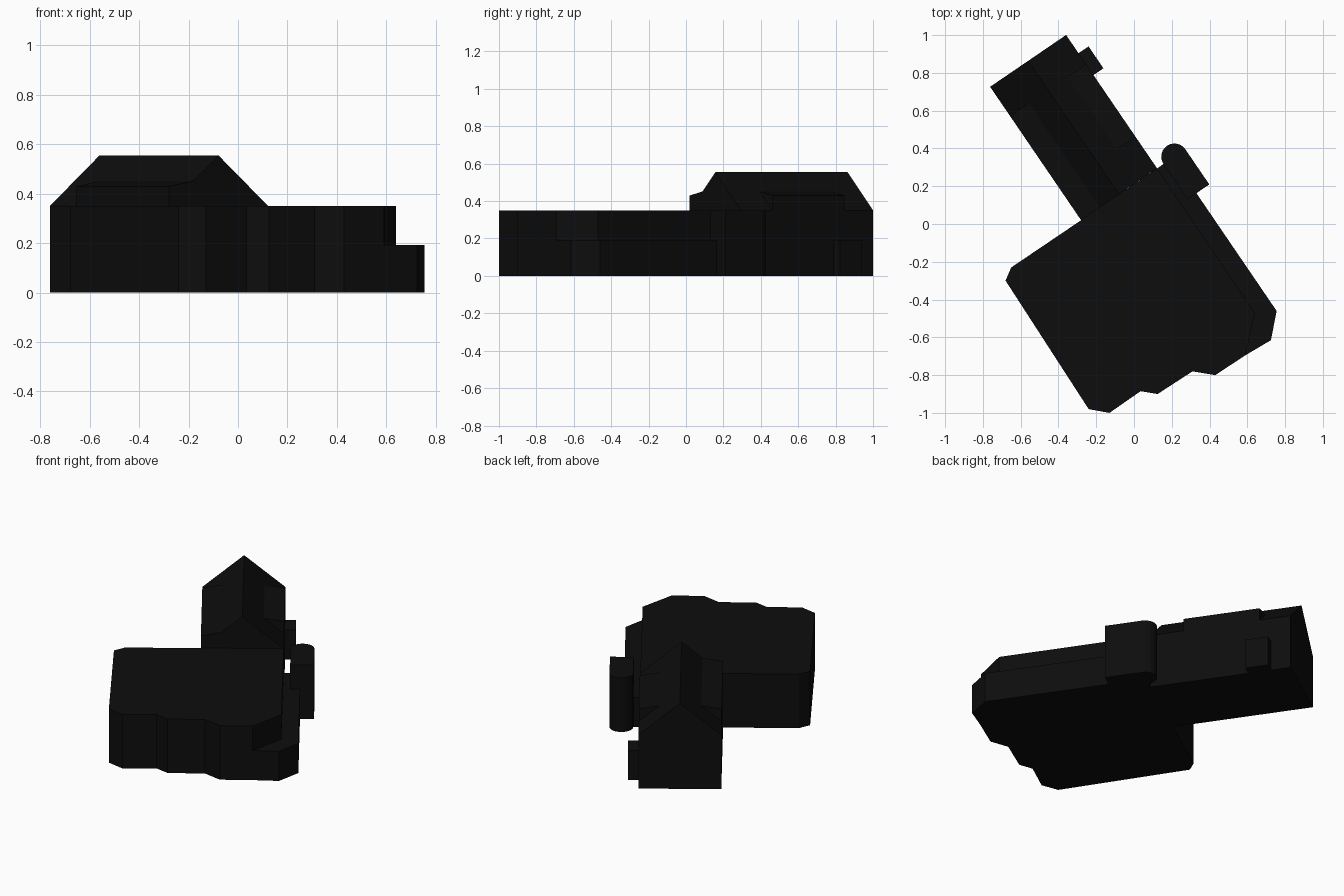
import bpy, bmesh, math
from mathutils import Vector, Matrix

cube = bpy.data.objects.get("Cube")
if cube:
    bpy.data.objects.remove(cube, do_unlink=True)

# Single near-black material
BLACK = (0.004, 0.004, 0.004, 1.0)
mat = bpy.data.materials.new("soot_black")
mat.diffuse_color = BLACK
mat.use_nodes = True
mat.node_tree.nodes["Principled BSDF"].inputs["Base Color"].default_value = BLACK

EAVES, RIDGE, LOW = 0.35, 0.555, 0.192
WIDTH, LENGTH = 0.487, 0.855
# Wing frame: u across the wing, v along it
WING = Matrix.Translation((-0.28, 0.02, 0)) @ Matrix.Rotation(math.radians(34.3), 4, 'Z')


def extrude(name, points, offset, matrix=Matrix()):
    """Solid made by sweeping a closed polygon along an offset."""
    bm = bmesh.new()
    face = bm.faces.new([bm.verts.new(p) for p in points])
    new = bmesh.ops.extrude_face_region(bm, geom=[face])["geom"]
    moved = [g for g in new if isinstance(g, bmesh.types.BMVert)]
    bmesh.ops.translate(bm, verts=moved, vec=Vector(offset))
    bmesh.ops.recalc_face_normals(bm, faces=bm.faces)
    bm.transform(matrix)
    mesh = bpy.data.meshes.new(name)
    bm.to_mesh(mesh)
    bm.free()
    mesh.materials.append(mat)
    obj = bpy.data.objects.new(name, mesh)
    bpy.context.collection.objects.link(obj)
    return obj


def footprint(name, outline, height):
    return extrude(name, [(x, y, 0) for x, y in outline], (0, 0, height))


def wing_section(name, profile, start, end):
    """Cross-section (u, z) swept along the wing."""
    return extrude(name, [(u, start, z) for u, z in profile], (0, end - start, 0), WING)


# Main hall with stepped front
footprint("main_hall", [
    (-0.28, 0.02), (-0.65, -0.23), (-0.68, -0.30), (-0.24, -0.98), (-0.13, -1.0),
    (0.035, -0.885), (0.125, -0.90), (0.31, -0.78), (0.43, -0.80),
    (0.59, -0.695), (0.64, -0.47), (0.122, 0.294)], EAVES)

# Low aisle along the side of the hall
footprint("side_aisle", [
    (0.59, -0.695), (0.725, -0.615), (0.755, -0.46), (0.203, 0.35),
    (0.122, 0.294), (0.64, -0.47)], LOW)

# Gabled rear wing
wing_section("rear_wing", [(0, 0), (WIDTH, 0), (WIDTH, EAVES), (WIDTH / 2, RIDGE), (0, EAVES)],
             0, LENGTH)

# Shed dormers resting on each roof slope
dormer = [(0, EAVES), (0, 0.43), (0.12, EAVES + 0.12 * (RIDGE - EAVES) / (WIDTH / 2))]
wing_section("left_dormer", dormer, 0, 0.668)
wing_section("right_dormer", [(WIDTH - u, z) for u, z in dormer], 0.203, 0.668)

# Small annex near the end of the wing
annex = [(WIDTH - 0.01, 0.598), (WIDTH + 0.064, 0.598), (WIDTH + 0.064, 0.738), (WIDTH - 0.01, 0.738)]
extrude("wing_annex", [(u, v, 0) for u, v in annex], (0, 0, LOW), WING)

# Stair tower with a half-round end
centre = WING.inverted() @ Vector((0.214, 0.356, 0))
R, BODY = 0.07, 0.225
tower = [(centre.x + R * math.cos(math.pi * i / 12), centre.y + R * math.sin(math.pi * i / 12), 0)
         for i in range(13)]
tower += [(centre.x - R, centre.y - BODY, 0), (centre.x + R, centre.y - BODY, 0)]
extrude("stair_tower", tower, (0, 0, EAVES), WING)
